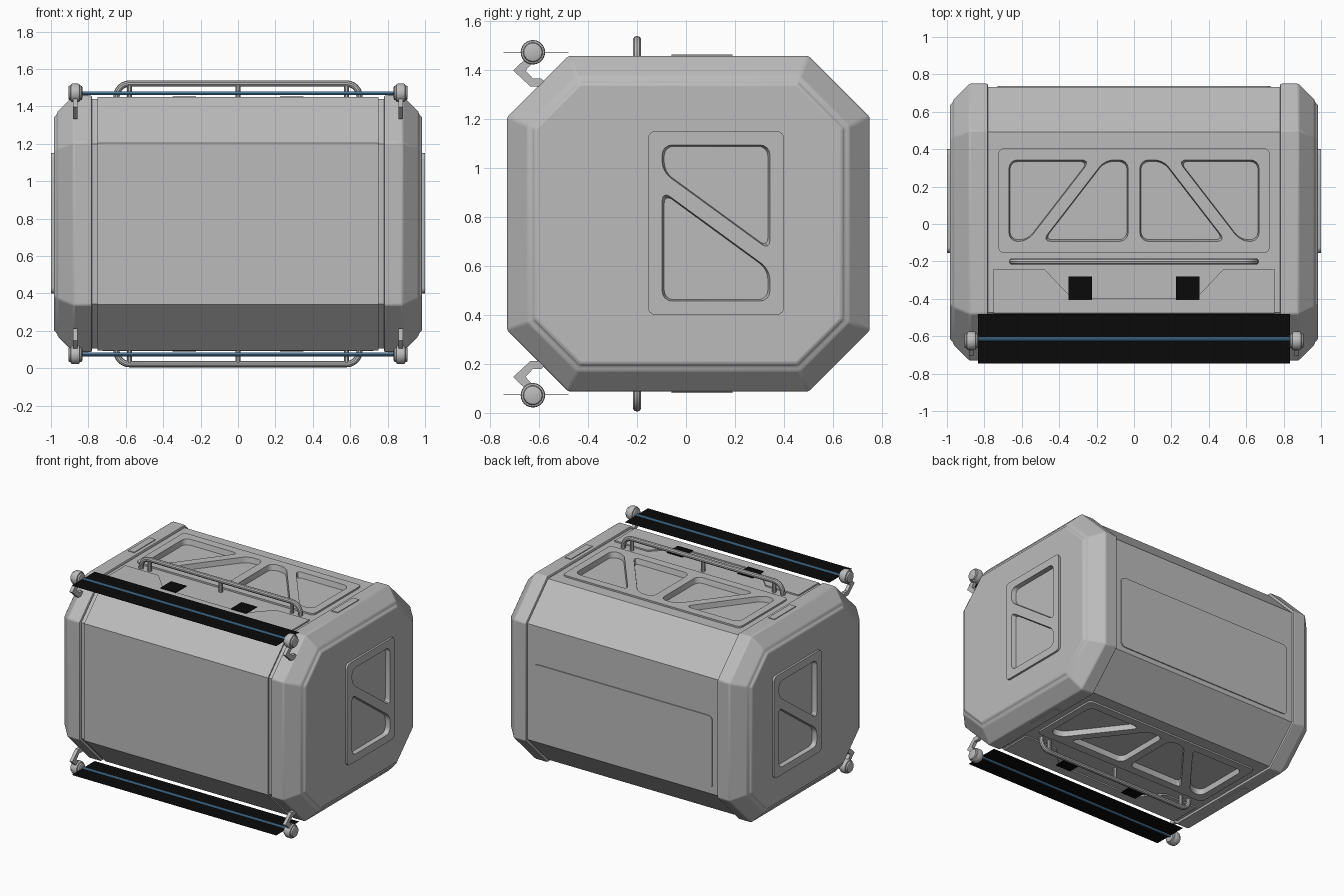
import bpy, bmesh, math
from mathutils import Vector

if "Cube" in bpy.data.objects:
    bpy.data.objects.remove(bpy.data.objects["Cube"])

CY, CZ = 0.01, 0.772          # centre of the octagonal hull
HY, HZ, CH = 0.74, 0.685, 0.25  # half sizes and corner cut


def material(name, rgb, rough=0.6):
    m = bpy.data.materials.new(name)
    m.use_nodes = True
    m.diffuse_color = (*rgb, 1)
    node = m.node_tree.nodes["Principled BSDF"]
    node.inputs["Base Color"].default_value = (*rgb, 1)
    node.inputs["Roughness"].default_value = rough
    return m


GREY = material("hull grey", (0.5, 0.5, 0.5))
BLACK = material("matte black", (0.003, 0.003, 0.003))
BLUE = material("light blue", (0.13, 0.37, 0.65))


def finish(name, bm, mat, smooth=True):
    bmesh.ops.recalc_face_normals(bm, faces=bm.faces)
    mesh = bpy.data.meshes.new(name)
    bm.to_mesh(mesh)
    bm.free()
    mesh.materials.append(mat)
    ob = bpy.data.objects.new(name, mesh)
    bpy.context.collection.objects.link(ob)
    if smooth:
        activate(ob)
        bpy.ops.object.shade_smooth_by_angle()
    return ob


def activate(ob):
    bpy.ops.object.select_all(action='DESELECT')
    bpy.context.view_layer.objects.active = ob
    ob.select_set(True)


def apply(ob, kind, **settings):
    mod = ob.modifiers.new(kind.lower(), kind)
    for key, value in settings.items():
        setattr(mod, key, value)
    activate(ob)
    bpy.ops.object.modifier_apply(modifier=mod.name)


def octagon(inset):
    y, z, c = HY - inset, HZ - inset, CH - inset * 0.586
    quarter = [(y, z - c), (y - c, z)]
    half = quarter + [(-a, b) for a, b in reversed(quarter)]
    return [(CY + a, CZ + b) for a, b in half + [(-a, -b) for a, b in half]]


def loft(name, rings):
    """Octagonal sections along x, given as (x, inset)."""
    bm = bmesh.new()
    loops = [[bm.verts.new((x, y, z)) for y, z in octagon(i)] for x, i in rings]
    for a, b in zip(loops, loops[1:]):
        for k in range(8):
            n = (k + 1) % 8
            bm.faces.new((a[k], a[n], b[n], b[k]))
    bm.faces.new(loops[0])
    bm.faces.new(loops[-1])
    return finish(name, bm, GREY)


def prism(name, polys, place, low, high, radius=0.0, taper=1.0, mat=GREY):
    """Extrude outlines from low to high; place maps (u, v, w) to space."""
    bm = bmesh.new()
    for pts in polys:
        part = bmesh.new()
        part.faces.new([part.verts.new((u, v, high)) for u, v in pts])
        if radius:
            bmesh.ops.bevel(part, geom=part.verts[:], offset=radius, segments=4,
                            profile=0.5, affect='VERTICES')
        outline = [v.co.copy() for v in part.faces[:][0].verts]
        part.free()
        mid = sum(outline, Vector()) / len(outline)
        top = [bm.verts.new(place(*p)) for p in outline]
        base = [mid + (p - mid) * taper for p in outline]
        bot = [bm.verts.new(place(p.x, p.y, low)) for p in base]
        bm.faces.new(top)
        bm.faces.new(bot)
        for k in range(len(top)):
            n = (k + 1) % len(top)
            bm.faces.new((top[k], top[n], bot[n], bot[k]))
    return finish(name, bm, mat)


def rect(u0, u1, v0, v1):
    return [(u0, v0), (u1, v0), (u1, v1), (u0, v1)]


def mirrored(pts):
    return [(-u, v) for u, v in reversed(pts)]


def cut(targets, cutter):
    for ob in targets:
        apply(ob, 'BOOLEAN', object=cutter, operation='DIFFERENCE', solver='EXACT')
        bpy.ops.object.shade_smooth_by_angle()
    bpy.data.objects.remove(cutter)


def tube(name, pts, radius, mat=GREY):
    curve = bpy.data.curves.new(name, 'CURVE')
    curve.dimensions = '3D'
    curve.bevel_depth, curve.bevel_resolution, curve.use_fill_caps = radius, 3, True
    spline = curve.splines.new('POLY')
    spline.points.add(len(pts) - 1)
    for point, co in zip(spline.points, pts):
        point.co = (*co, 1)
    curve.materials.append(mat)
    ob = bpy.data.objects.new(name, curve)
    bpy.context.collection.objects.link(ob)
    activate(ob)
    bpy.ops.object.convert(target='MESH')
    bpy.ops.object.shade_smooth_by_angle()


def cylinder_x(name, x, y, z, radius, width):
    bpy.ops.mesh.primitive_cylinder_add(vertices=24, radius=radius, depth=width,
                                        location=(x, y, z), rotation=(0, math.pi / 2, 0))
    ob = bpy.context.object
    ob.name = name
    ob.data.materials.append(GREY)
    apply(ob, 'BEVEL', width=0.01, segments=2, limit_method='ANGLE')
    bpy.ops.object.shade_smooth_by_angle()


# Hull and the panel wrapped around its front
hull = loft("hull", [(-0.8, 0.018), (0.8, 0.018)])
wrap = [p for p in octagon(0.008) if p[0] < 0]
ends = [(-0.397, CZ - HZ + 0.008), (-0.397, CZ + HZ - 0.008)]
wrap = sorted(wrap + ends, key=lambda p: math.atan2(p[1] - CZ, p[0] + 0.398))
prism("front_panel", [wrap], lambda u, v, w: (w, u, v), -0.75, 0.75)
prism("back_panel", [rect(-0.73, 0.73, 0.38, 0.92)],
      lambda u, v, w: (u, CY + HY + w, v), -0.03, -0.011, 0.035)

# Top and bottom fittings
window_a = [(0.67, 0.345), (0.23, 0.345), (0.57, -0.095), (0.67, -0.095)]
window_b = [(0.03, 0.345), (0.03, -0.095), (0.495, -0.095), (0.155, 0.345)]
windows = [window_a, window_b, mirrored(window_a), mirrored(window_b)]
ear = [(0.75, -0.24), (0.48, -0.24), (0.33, -0.398), (0.75, -0.398)]
for side, s in (("top", 1), ("bottom", -1)):
    def place(u, v, w, s=s):
        return (u, v, CZ + s * (HZ + w))

    frame = prism(side + "_frame", [rect(-0.725, 0.725, -0.155, 0.405)], place, -0.03, -0.006, 0.03)
    cut([hull, frame], prism("cutter", windows, place, -0.045, 0.005, 0.045, 0.95))
    prism(side + "_panel_ears", [ear, mirrored(ear)], place, -0.03, -0.008)
    latch = rect(0.805, 0.855, -0.06, 0.19)
    prism(side + "_latches", [latch, mirrored(latch)], place, -0.01, 0.005)
    pad = rect(0.225, 0.35, -0.405, -0.28)
    prism(side + "_pads", [pad, mirrored(pad)], place, -0.008, -0.003, mat=BLACK)

    # Grab rail with bent ends and posts
    arc = [(0.58 + 0.07 * math.sin(a), 0.065 - 0.07 * (1 - math.cos(a)))
           for a in [k * math.pi / 12 for k in range(7)]]
    path = [(0.65, -0.03)] + arc[::-1]
    path += [(-x, w) for x, w in reversed(path)]
    tube(side + "_rail", [place(x, -0.2, w) for x, w in path], 0.017)
    for x in (-0.58, 0, 0.58):
        tube(side + "_rail_post", [place(x, -0.2, -0.03), place(x, -0.2, 0.065)], 0.014)

    # Light bar with its shade, end knobs and brackets
    bar = place(0, -0.615, 0.013)
    tube(side + "_light_bar", [(-0.84, *bar[1:]), (0.84, *bar[1:])], 0.011, BLUE)
    prism(side + "_light_shade", [rect(-0.833, 0.833, -0.745, -0.48)], place, 0.012, 0.014, mat=BLACK)
    arm = [(-0.64, 0.0), (-0.675, -0.03), (-0.705, -0.06), (-0.635, -0.125), (-0.56, -0.125),
           (-0.59, -0.092), (-0.625, -0.092), (-0.655, -0.06), (-0.61, -0.01)]
    for x in (-0.87, 0.87):
        y, z = -0.625, CZ + s * (HZ + 0.015)
        cylinder_x(side + "_knob", x, y, z, 0.05, 0.05)
        cylinder_x(side + "_knob_core", x, y, z, 0.04, 0.075)
        prism(side + "_bracket", [arm], lambda u, v, w: (w, u, CZ + s * (HZ + v)), x - 0.012, x + 0.012)

# End caps with their window frames
upper = [(-0.1, 1.095), (0.345, 1.095), (0.345, 0.66), (-0.1, 0.985)]
lower = [(-0.1, 0.91), (-0.1, 0.455), (0.345, 0.455), (0.345, 0.585)]
for side, s in (("left", 1), ("right", -1)):
    cap = loft(side + "_end_cap", [(s * x, i) for x, i in
                                   ((0.78, 0), (0.88, 0), (0.965, 0.085), (0.968, 0.1), (0.985, 0.115))])
    apply(cap, 'BEVEL', width=0.008, segments=2, limit_method='ANGLE')
    bpy.ops.object.shade_smooth_by_angle()

    def outward(u, v, w, s=s):
        return (s * w, 0.123 + s * (u - 0.123), v)

    frame = prism(side + "_end_frame", [rect(-0.155, 0.4, 0.4, 1.15)], outward, 0.97, 1.0, 0.03)
    cut([cap, frame], prism("cutter", [upper, lower], outward, 0.968, 1.01, 0.04, 0.95))
